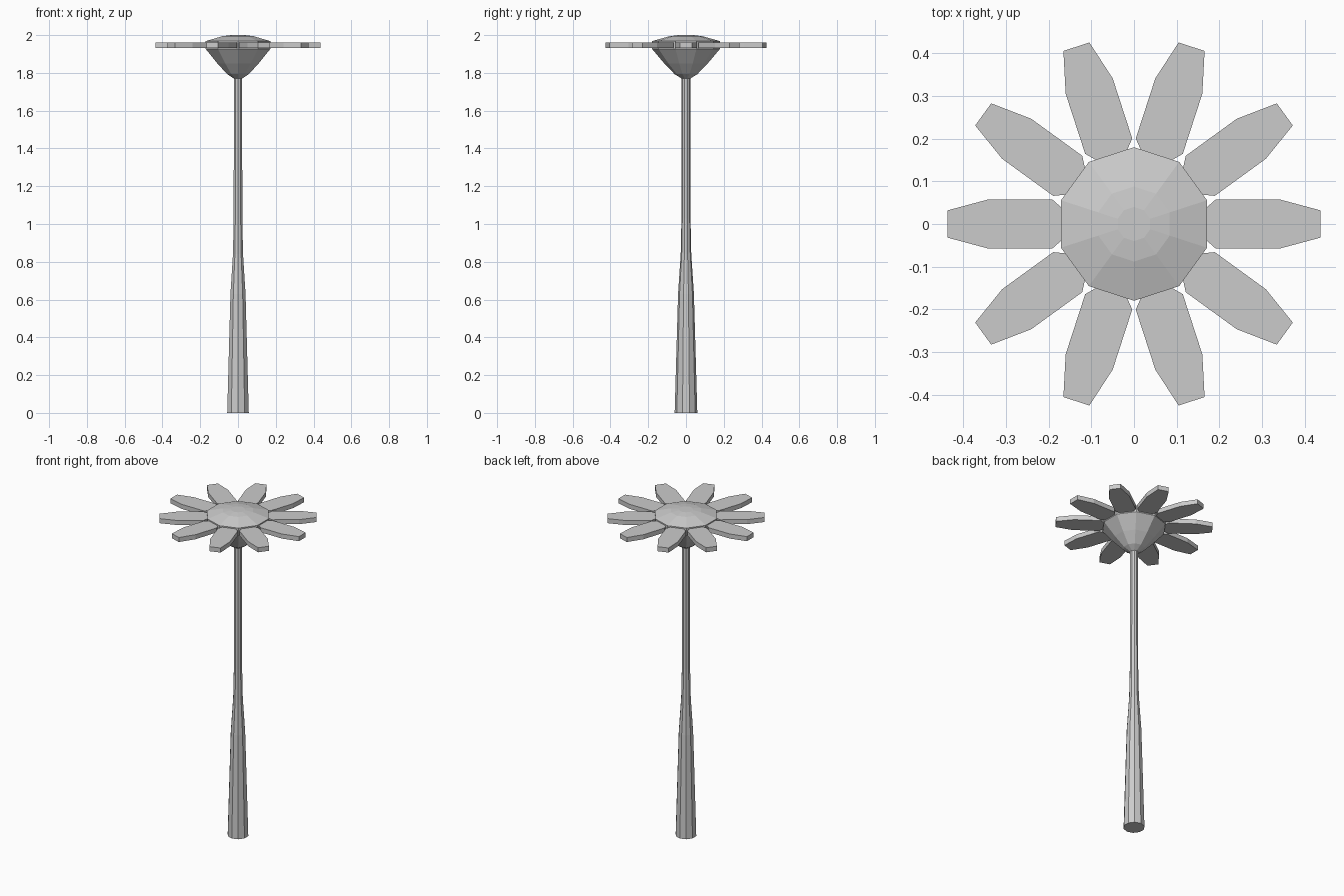
import bpy, bmesh, math
from mathutils import Matrix

if "Cube" in bpy.data.objects:
    bpy.data.objects.remove(bpy.data.objects["Cube"])

SIDES = 10
grey = bpy.data.materials.new("plain_grey")
grey.diffuse_color = (0.6, 0.6, 0.6, 1)
grey.use_nodes = True
grey.node_tree.nodes["Principled BSDF"].inputs["Base Color"].default_value = grey.diffuse_color


def finish(name, bm):
    bmesh.ops.recalc_face_normals(bm, faces=bm.faces)
    mesh = bpy.data.meshes.new(name)
    bm.to_mesh(mesh)
    bm.free()
    mesh.materials.append(grey)
    obj = bpy.data.objects.new(name, mesh)
    bpy.context.collection.objects.link(obj)
    return obj


def lathe(name, profile):
    """Ten-sided stack of rings from (radius, height) pairs, capped at both ends."""
    bm = bmesh.new()
    rings = []
    for r, z in profile:
        angles = [math.pi / 2 + i * math.tau / SIDES for i in range(SIDES)]
        rings.append([bm.verts.new((r * math.cos(a), r * math.sin(a), z)) for a in angles])
    for low, high in zip(rings, rings[1:]):
        for i in range(SIDES):
            j = (i + 1) % SIDES
            bm.faces.new((low[i], low[j], high[j], high[i]))
    bm.faces.new(rings[0][::-1])
    bm.faces.new(rings[-1])
    return finish(name, bm)


# Stem, flaring towards the ground
lathe("stem", [(0.06, 0), (0.042, 0.63), (0.028, 0.84), (0.024, 1.03), (0.023, 1.78)])

# Flower head: cup below, shallow dome on top
lathe("flower_head", [(0.023, 1.77), (0.06, 1.793), (0.115, 1.85), (0.18, 1.927),
                      (0.18, 1.968), (0.088, 1.994), (0.04, 2.0)])

# Petals: one flat outline, thickened and repeated around the head
half = [(0.437, 0.032), (0.34, 0.058), (0.192, 0.058), (0.155, 0.025)]
outline = half + [(x, -y) for x, y in reversed(half)]
bm = bmesh.new()
for k in range(SIDES):
    turn = Matrix.Rotation(k * math.tau / SIDES, 4, 'Z')
    verts = [bm.verts.new((x, y, 1.933)) for x, y in outline]
    face = bm.faces.new(verts)
    out = bmesh.ops.extrude_face_region(bm, geom=[face])
    top = [g for g in out["geom"] if isinstance(g, bmesh.types.BMVert)]
    bmesh.ops.translate(bm, verts=top, vec=(0, 0, 0.028))
    bmesh.ops.transform(bm, matrix=turn, verts=verts + top)
finish("petals", bm)
